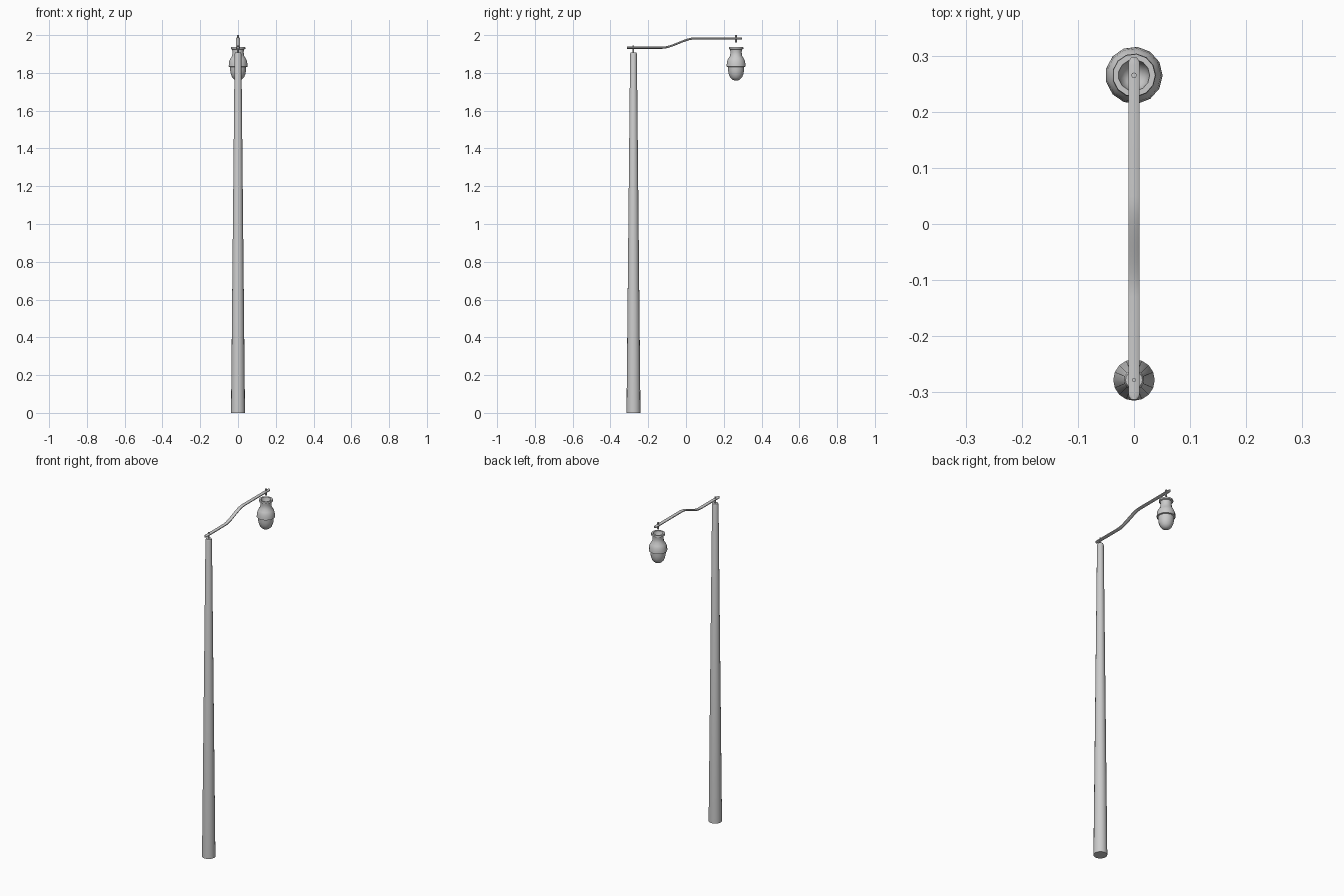
import bpy, bmesh
from math import sin, cos, pi, radians

if "Cube" in bpy.data.objects:
    bpy.data.objects.remove(bpy.data.objects["Cube"])


def finish(name, bm, angle=40):
    bmesh.ops.recalc_face_normals(bm, faces=bm.faces)
    me = bpy.data.meshes.new(name)
    bm.to_mesh(me)
    bm.free()
    ob = bpy.data.objects.new(name, me)
    bpy.context.collection.objects.link(ob)
    bpy.ops.object.select_all(action='DESELECT')
    ob.select_set(True)
    bpy.context.view_layer.objects.active = ob
    bpy.ops.object.shade_smooth_by_angle(angle=radians(angle))
    return ob


def loft(name, rings, angle=40):
    """Skin a list of equal-length point rings and cap both ends."""
    bm = bmesh.new()
    loops = [[bm.verts.new(p) for p in r] for r in rings]
    n = len(loops[0])
    for a, b in zip(loops, loops[1:]):
        for i in range(n):
            j = (i + 1) % n
            bm.faces.new((a[i], a[j], b[j], b[i]))
    bm.faces.new(loops[0])
    bm.faces.new(loops[-1])
    return finish(name, bm, angle)


def lathe(name, y, profile, sides, angle=40):
    """Turn (radius, z) points about a vertical axis at x = 0."""
    rings = [[(r * cos(2 * pi * i / sides), y + r * sin(2 * pi * i / sides), z)
              for i in range(sides)] for r, z in profile]
    return loft(name, rings, angle)


POLE_Y, LAMP_Y = -0.278, 0.265

# tapered pole with small rounded shoulder
lathe("pole", POLE_Y, [(0.037, 0), (0.018, 1.90), (0.015, 1.909)], 16)

# pins through each end of the arm
lathe("pole_pin", POLE_Y, [(0.004, 1.90), (0.004, 1.946)], 8)
lathe("lamp_pin", LAMP_Y, [(0.005, 1.96), (0.005, 2.0)], 8)

# flattened S-shaped arm: (y, z, section scale), rounded at both ends
path = [(-0.313, 1.933, 0.5), (-0.307, 1.933, 0.9), (-0.30, 1.933, 1)]
low, high, y0, y1 = 1.933, 1.983, -0.13, 0.05
for i in range(13):
    t = i / 12
    path.append((y0 + (y1 - y0) * t, low + (high - low) * t * t * (3 - 2 * t), 1))
path += [(0.283, 1.983, 1), (0.291, 1.983, 0.9), (0.297, 1.983, 0.5)]
loft("arm", [[(0.011 * s * cos(pi / 8 + i * pi / 4), y, z + 0.006 * sin(pi / 8 + i * pi / 4))
              for i in range(8)] for y, z, s in path])

# lamp housing: open collar, neck and flared body
lathe("lamp_housing", LAMP_Y, [
    (0.004, 1.895), (0.017, 1.902), (0.025, 1.916), (0.028, 1.937),
    (0.038, 1.937), (0.039, 1.927), (0.032, 1.924), (0.030, 1.910),
    (0.032, 1.890), (0.042, 1.875), (0.048, 1.861), (0.050, 1.845),
    (0.051, 1.833), (0.043, 1.831)], 13)

# rounded globe below the housing
lathe("lamp_globe", LAMP_Y, [
    (0.043, 1.833), (0.0425, 1.812), (0.039, 1.793), (0.032, 1.776),
    (0.021, 1.765), (0.010, 1.760), (0.002, 1.759)], 13)
